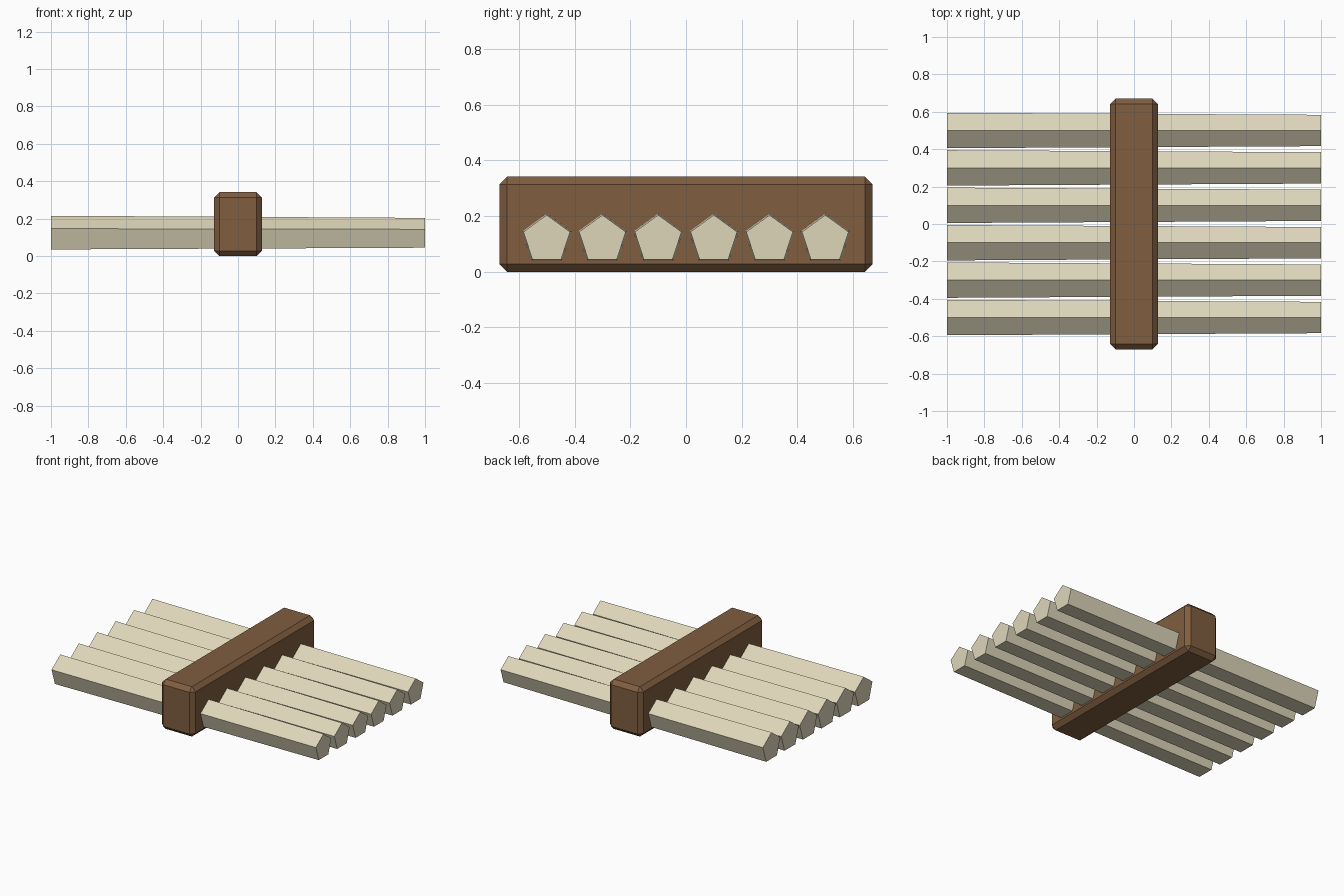
import bpy, bmesh, math
from mathutils import Matrix

if "Cube" in bpy.data.objects:
    bpy.data.objects.remove(bpy.data.objects["Cube"])


def material(name, color):
    m = bpy.data.materials.new(name)
    m.diffuse_color = (*color, 1)
    m.use_nodes = True
    m.node_tree.nodes["Principled BSDF"].inputs["Base Color"].default_value = m.diffuse_color
    return m


def add_object(name, bm, mat):
    mesh = bpy.data.meshes.new(name)
    bm.normal_update()
    bm.to_mesh(mesh)
    bm.free()
    mesh.materials.append(mat)
    ob = bpy.data.objects.new(name, mesh)
    bpy.context.collection.objects.link(ob)
    return ob


wood = material("brown wood", (0.216, 0.112, 0.051))
bone = material("pale cream", (0.73, 0.672, 0.491))

# Chamfered crossbar
bm = bmesh.new()
bmesh.ops.create_cube(bm, size=1, matrix=Matrix.Translation((0, 0, 0.171))
                      @ Matrix.Diagonal((0.254, 1.34, 0.342, 1)))
bmesh.ops.bevel(bm, geom=bm.edges[:], offset=0.028, segments=1,
                affect='EDGES', profile=0.5)
add_object("crossbar", bm, wood)

# Six tapered five-sided rods through the crossbar, one corner up
for i in range(6):
    bm = bmesh.new()
    rings = []
    for x, r in ((-1, 0.0995), (1, 0.088)):
        rings.append([bm.verts.new((x, r * math.sin(math.tau * k / 5),
                                    0.116 + r * math.cos(math.tau * k / 5)))
                      for k in range(5)])
    a, b = rings
    for k in range(5):
        n = (k + 1) % 5
        bm.faces.new((a[k], a[n], b[n], b[k]))
    bm.faces.new(a)
    bm.faces.new(b)
    bmesh.ops.recalc_face_normals(bm, faces=bm.faces[:])
    rod = add_object(f"rod_{i + 1}", bm, bone)
    rod.location.y = -0.5 + 0.2 * i
